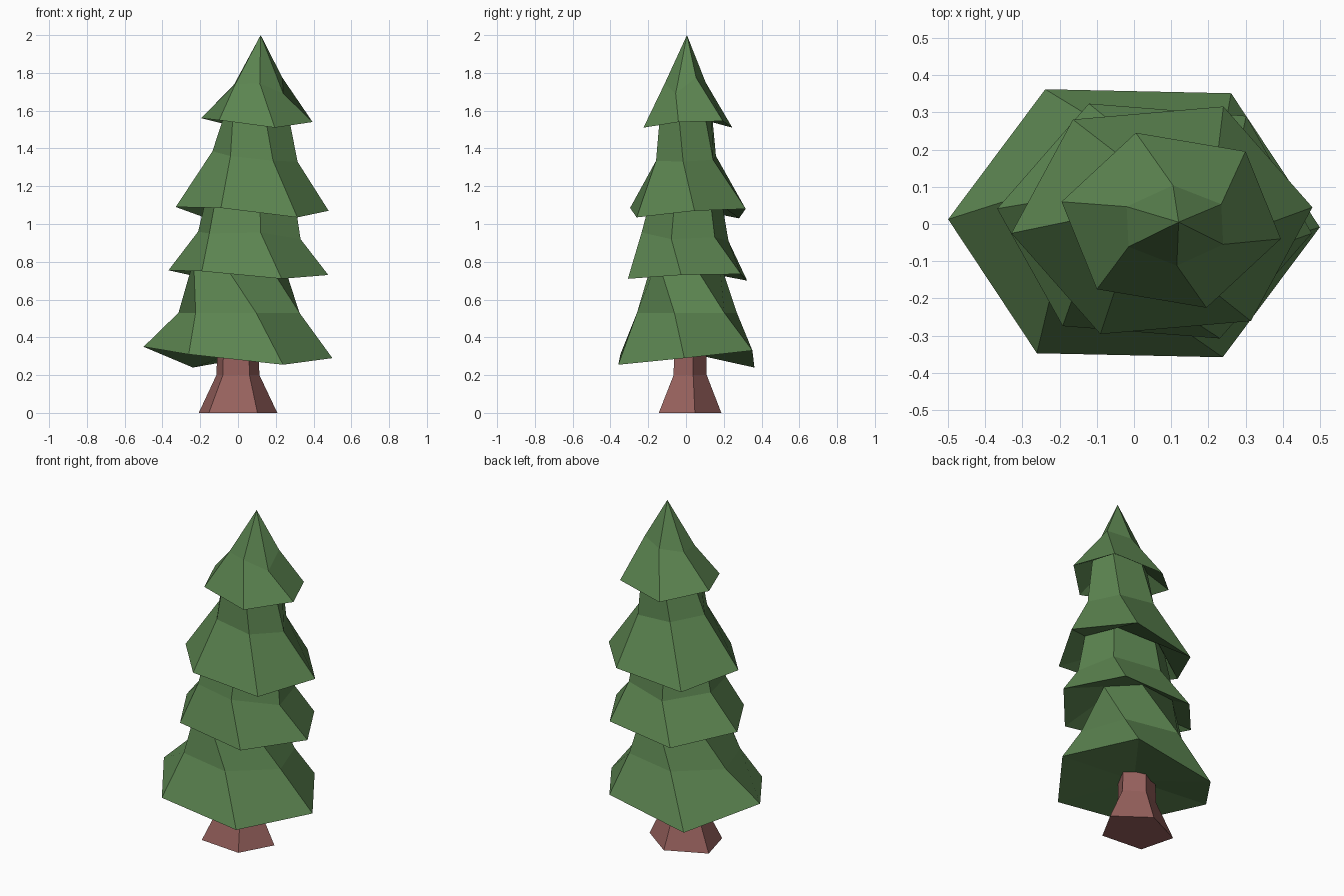
import bpy, bmesh
from math import cos, sin, radians


def material(name, color):
    m = bpy.data.materials.new(name)
    m.diffuse_color = (*color, 1)
    return m


def ring(sides, cx, cy, rx, ry, turn, heights):
    # Elliptical ring, counter-clockwise, one height or one per corner
    if not isinstance(heights, (list, tuple)):
        heights = [heights] * sides
    pts = []
    for i, z in enumerate(heights):
        a = radians(turn + 360 * i / sides)
        pts.append((cx + rx * cos(a), cy + ry * sin(a), z))
    return pts


def loft(name, mat, rings, base, tip):
    # Closed flat-shaded solid through the rings, fanned to a point at each end
    bm = bmesh.new()
    loops = [[bm.verts.new(p) for p in r] for r in rings]
    n = len(loops[0])
    lower, upper = bm.verts.new(base), bm.verts.new(tip)
    for i in range(n):
        j = (i + 1) % n
        for lo, hi in zip(loops, loops[1:]):
            bm.faces.new((lo[i], lo[j], hi[j], hi[i]))
        bm.faces.new((loops[0][j], loops[0][i], lower))
        bm.faces.new((loops[-1][i], loops[-1][j], upper))
    bmesh.ops.recalc_face_normals(bm, faces=bm.faces[:])
    me = bpy.data.meshes.new(name)
    bm.to_mesh(me)
    bm.free()
    me.materials.append(mat)
    ob = bpy.data.objects.new(name, me)
    bpy.context.collection.objects.link(ob)


bark = material("bark", (0.31, 0.12, 0.11))
needles = material("needles", (0.105, 0.23, 0.08))

# Flared five-sided trunk
loft("trunk", bark, [
    ring(5, -0.007, 0.01, 0.22, 0.178, 12, 0),
    ring(5, -0.003, 0.015, 0.12, 0.095, 14, 0.2),
    ring(5, -0.003, 0.015, 0.115, 0.092, 14, 0.33)],
    base=(0, 0.01, 0), tip=(0, 0.015, 0.33))

# One continuous canopy: each tier is a skirt rim, a waist and a neck
# that rises into the hollow underside of the next tier
loft("branches", needles, [
    # bottom tier
    ring(6, 0, 0.002, 0.5, 0.41, -1.5, [0.29, 0.33, 0.24, 0.35, 0.31, 0.255]),
    ring(6, 0.005, 0.005, 0.33, 0.275, -14, 0.53),
    ring(6, 0.0, 0.0, 0.237, 0.19, -52, 0.81),
    # lower middle tier
    ring(6, 0.055, 0.008, 0.425, 0.347, -65.5, [0.71, 0.73, 0.735, 0.70, 0.755, 0.75]),
    ring(6, 0.06, -0.005, 0.285, 0.235, -78, [0.955, 0.92, 0.93, 0.91, 0.96, 0.95]),
    ring(6, 0.065, 0.0, 0.245, 0.19, -78, 1.14)
    # upper middle tier
    , ring(6, 0.075, 0.01, 0.407, 0.335, -54, [1.035, 1.07, 1.08, 1.03, 1.09, 1.085]),
    ring(6, 0.09, 0.0, 0.226, 0.175, -65, [1.335, 1.33, 1.34, 1.36, 1.385, 1.36]),
    ring(6, 0.1, 0.0, 0.167, 0.137, -78, 1.62),
    # top tier
    ring(6, 0.1, 0.01, 0.301, 0.248, -71.6, [1.51, 1.54, 1.545, 1.51, 1.56, 1.55]),
    ring(6, 0.11, -0.004, 0.147, 0.108, -88, [1.745, 1.69, 1.775, 1.75, 1.74, 1.74])],
    base=(0, 0, 0.32), tip=(0.12, 0.005, 2.0))
